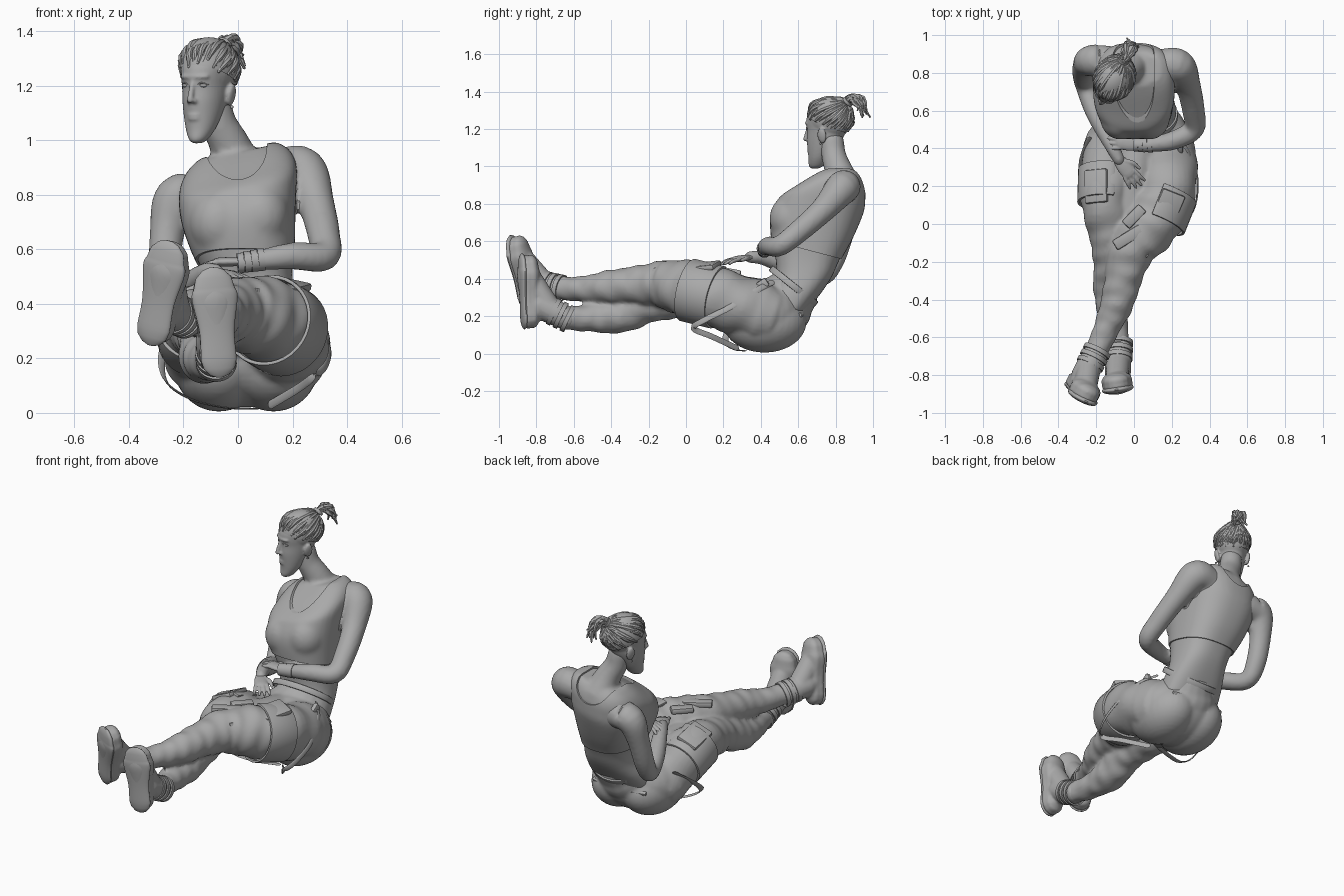
import bpy, bmesh, math, random
from mathutils import Vector, Matrix

random.seed(4)
cube = bpy.data.objects.get("Cube")
if cube:
    bpy.data.objects.remove(cube)

grey = bpy.data.materials.new("plain_grey")
grey.use_nodes = True
grey.diffuse_color = (0.4, 0.4, 0.4, 1)
for node in grey.node_tree.nodes:
    if node.type == "BSDF_PRINCIPLED":
        node.inputs["Base Color"].default_value = grey.diffuse_color


# ---------- helpers ----------
def finish(name, bm, voxel=0, smooth=0, cutters=(), bevel=0, matrix=None):
    """Turn a bmesh into an object, fuse / cut it, and shade it."""
    bmesh.ops.recalc_face_normals(bm, faces=bm.faces)
    me = bpy.data.meshes.new(name)
    bm.to_mesh(me)
    bm.free()
    ob = bpy.data.objects.new(name, me)
    bpy.context.scene.collection.objects.link(ob)
    if voxel:
        m = ob.modifiers.new("fuse", "REMESH")
        m.mode, m.voxel_size = "VOXEL", voxel
    if smooth:
        m = ob.modifiers.new("relax", "SMOOTH")
        m.factor, m.iterations = 0.5, smooth
    if bevel:
        m = ob.modifiers.new("bevel", "BEVEL")
        m.width, m.segments = bevel, 2
    for c in cutters:
        m = ob.modifiers.new("cut", "BOOLEAN")
        m.operation, m.solver, m.object = "DIFFERENCE", "EXACT", c
    if len(ob.modifiers):
        dg = bpy.context.evaluated_depsgraph_get()
        me = bpy.data.meshes.new_from_object(ob.evaluated_get(dg))
        ob.modifiers.clear()
        ob.data = me
    for c in cutters:
        bpy.data.objects.remove(c)
    me.materials.clear()
    me.materials.append(grey)
    for p in me.polygons:
        p.use_smooth = True
    me.set_sharp_from_angle(angle=math.radians(40))
    if matrix:
        ob.matrix_world = matrix
    return ob


def spline(pts, sub):
    pts = [Vector(p) for p in pts]
    q = [pts[0] * 2 - pts[1]] + pts + [pts[-1] * 2 - pts[-2]]
    out = []
    for a, b, c, d in zip(q, q[1:], q[2:], q[3:]):
        for k in range(sub):
            t = k / sub
            out.append((b * 2 + (c - a) * t + (a * 2 - b * 5 + c * 4 - d) * t**2
                        + (b * 3 - a - c * 3 + d) * t**3) * 0.5)
    return out + [pts[-1]]


def skin(bm, rings, closed=False):
    rings = [[bm.verts.new(v) for v in r] for r in rings]
    n = len(rings[0])
    pairs = list(zip(rings, rings[1:])) + ([(rings[-1], rings[0])] if closed else [])
    for a, b in pairs:
        for i in range(n):
            bm.faces.new((a[i], a[(i + 1) % n], b[(i + 1) % n], b[i]))
    if not closed:
        bm.faces.new(rings[0][::-1])
        bm.faces.new(rings[-1])


def limb(bm, pts, n=20, sub=5, w=1, h=1, ref=(0, 0, 1), ripple=0):
    """Round-ended tube through (x, y, z, radius) points."""
    s = spline(pts, sub)
    cs, rs = [p.to_3d() for p in s], [p[3] for p in s]
    last = len(cs) - 1
    st = [(c, (cs[min(i + 1, last)] - cs[max(i - 1, 0)]).normalized(), r)
          for i, (c, r) in enumerate(zip(cs, rs))]
    def cap(c, t, r, sign):
        return [(c + t * r * sign * math.sin(a), t, r * math.cos(a)) for a in (1.4, 1.0, 0.5)]
    st = cap(*st[0], -1) + st + cap(*st[-1], 1)[::-1]
    rings = []
    for i, (c, t, r) in enumerate(st):
        side = t.cross(Vector(ref)).normalized()
        nrm = side.cross(t)
        ring = []
        for k in range(n):
            a = math.tau * k / n
            fold = math.sin(1.3 * i + 2 * math.sin(a)) + math.sin(0.8 * i + 3 * a)
            rr = r * (1 + ripple * fold)
            ring.append(c + side * math.cos(a) * rr * w + nrm * math.sin(a) * rr * h)
        rings.append(ring)
    skin(bm, rings)


def stack(bm, rows, grow=0, power=1.0, roll=0):
    """Loft of level ovals: rows of z, front y, back y, centre x, half width."""
    rings = []
    for z, y0, y1, cx, hw in spline(rows, 4):
        tip = max(0, min(roll, (z - 0.45) * 0.55))
        ring = []
        for k in range(40):
            a = math.tau * k / 40
            ca, sa = math.cos(a), math.sin(a)
            x = math.copysign(abs(ca) ** power, ca) * (hw + grow)
            y = math.copysign(abs(sa) ** power, sa) * ((y1 - y0) / 2 + grow)
            ring.append((cx + x, (y0 + y1) / 2 + y, z + tip * x + grow * (z > 0.8)))
        rings.append(ring)
    skin(bm, rings)


def ball(bm, c, s, rot=0):
    m = Matrix.Translation(c) @ Matrix.Rotation(rot, 4, "Y") @ Matrix.Diagonal((*s, 1))
    bmesh.ops.create_uvsphere(bm, u_segments=32, v_segments=20, radius=1, matrix=m)


def band(bm, c, axis, rx, ry, width, thick=0.012, a0=0, a1=360):
    """Strap around an axis, full or as an arc."""
    c, ax = Vector(c), Vector(axis).normalized()
    u = ax.cross(Vector((0, 0, 1))).normalized()
    v = ax.cross(u)
    full = a1 - a0 == 360
    rings = []
    for k in range(40 if full else 25):
        a = math.radians(a0 + (a1 - a0) * k / (40 if full else 24))
        rings.append([c + u * math.cos(a) * (rx + o) + v * math.sin(a) * (ry + o) + ax * e * width / 2
                      for o, e in ((0, -1), (thick, -1), (thick, 1), (0, 1))])
    skin(bm, rings, full)


def box(name, c, size, rot=(0, 0, 0), bevel=0.01):
    bm = bmesh.new()
    r = Matrix.LocRotScale(Vector(c), Matrix.Rotation(rot[2], 3, "Z") @ Matrix.Rotation(rot[1], 3, "Y")
                           @ Matrix.Rotation(rot[0], 3, "X"), Vector(size))
    bmesh.ops.create_cube(bm, size=1, matrix=r)
    return finish(name, bm, bevel=bevel)


# ---------- torso, neck, arms ----------
TORSO = [(0.22, 0.42, 0.64, 0.04, 0.19), (0.32, 0.44, 0.72, 0.045, 0.18), (0.41, 0.48, 0.78, 0.05, 0.16),
         (0.5, 0.48, 0.82, 0.04, 0.16), (0.6, 0.465, 0.875, 0.02, 0.18), (0.7, 0.458, 0.92, 0.005, 0.197),
         (0.77, 0.475, 0.945, 0, 0.205), (0.82, 0.51, 0.95, 0, 0.208), (0.87, 0.59, 0.95, 0, 0.202),
         (0.92, 0.67, 0.935, 0, 0.175), (0.955, 0.73, 0.91, 0, 0.13)]


def torso(bm, grow):
    stack(bm, TORSO, grow, 0.8, 0.22)
    for s in (-1, 1):
        ball(bm, (0.005 + s * 0.075, 0.56, 0.71 + s * 0.012), (0.1 + grow, 0.105 + grow, 0.115 + grow))


bm = bmesh.new()
torso(bm, 0)
limb(bm, [(0, 0.85, 0.88, 0.1), (-0.03, 0.815, 0.98, 0.076), (-0.07, 0.79, 1.06, 0.066), (-0.09, 0.78, 1.14, 0.064)])
limb(bm, [(0.15, 0.85, 0.885, 0.08), (0.235, 0.835, 0.885, 0.09), (0.285, 0.735, 0.77, 0.068), (0.315, 0.6, 0.65, 0.06),
          (0.315, 0.5, 0.575, 0.055), (0.2, 0.44, 0.575, 0.05), (0.08, 0.42, 0.56, 0.038), (0.02, 0.42, 0.55, 0.032)])
limb(bm, [(-0.13, 0.865, 0.8, 0.08), (-0.225, 0.865, 0.785, 0.083), (-0.26, 0.84, 0.66, 0.064), (-0.268, 0.79, 0.5, 0.058),
          (-0.255, 0.72, 0.41, 0.052), (-0.2, 0.58, 0.45, 0.052), (-0.12, 0.42, 0.51, 0.04), (-0.08, 0.34, 0.515, 0.032)],
     ref=(1, 0, 0))
finish("body_skin", bm, voxel=0.013, smooth=4)

# sleeveless cropped top, with neck, arm and hem openings cut out
cutters = []
bm = bmesh.new()
bmesh.ops.create_cone(bm, cap_ends=True, segments=48, radius1=1, radius2=1, depth=2,
                      matrix=Matrix.LocRotScale(Vector((-0.01, 0.75, 0.99)), Matrix.Rotation(-0.2, 3, "Y"),
                                                Vector((0.115, 1, 0.135))) @ Matrix.Rotation(math.pi / 2, 4, "X"))
cutters.append(finish("neck_cutter", bm))
for c in ((0.295, 0.84, 0.82), (-0.285, 0.86, 0.745)):
    bm = bmesh.new()
    ball(bm, c, (0.1, 0.12, 0.18))
    cutters.append(finish("armhole_cutter", bm))
tilt = Matrix.Rotation(-0.256, 3, "X")
cutters.append(box("hem_cutter", Vector((0, 0.66, 0.55)) - tilt @ Vector((0, 0, 0.5)), (1, 1, 1), (-0.256, 0, 0), 0))
for c in cutters:
    c.hide_render = True
bm = bmesh.new()
torso(bm, 0.009)
finish("crop_top", bm, voxel=0.013, smooth=8, cutters=cutters)


# ---------- hands and wrist wraps ----------
def hand(name, wrist, d, thumb, drop):
    o, d, s = Vector(wrist), Vector(d).normalized(), Vector(thumb).normalized()
    n = d.cross(s)
    dn = Vector((0, 0, -drop))
    bm = bmesh.new()
    limb(bm, [(*(o + d * t), r) for t, r in ((-0.01, 0.026), (0.04, 0.034), (0.085, 0.034))], w=1.15, h=0.5, ref=n)
    for i in range(4):
        base = o + d * 0.095 + s * (i - 1.5) * 0.021
        reach = (0.062, 0.078, 0.084, 0.074)[i]
        mid = base + d * reach * 0.55 + dn * 0.3 + s * (i - 1.5) * 0.004
        tip = base + d * reach + dn + s * (i - 1.5) * 0.008
        limb(bm, [(*base, 0.0115), (*mid, 0.0105), (*tip, 0.008)], n=12, ref=n)
    limb(bm, [(*(o + d * 0.025 + s * 0.02), 0.015), (*(o + d * 0.06 + s * 0.05), 0.012),
              (*(o + d * 0.1 + s * 0.06 + dn * 0.4), 0.009)], n=12, ref=n)
    finish(name, bm, voxel=0.005, smooth=2)


hand("left_hand", (0.02, 0.42, 0.555), (-1, 0.15, -0.02), (0.1, 1, 0), 0.03)
hand("right_hand", (-0.08, 0.34, 0.515), (0.6, -0.8, -0.12), (0.8, 0.6, 0), 0.015)
bm = bmesh.new()
for i in range(4):
    band(bm, (0.01 + i * 0.025, 0.42, 0.55 + i * 0.004), (1, 0.06, 0.1), 0.033 + i * 0.0015, 0.033 + i * 0.0015, 0.024, 0.004)
finish("wrist_wraps", bm)

# ---------- head ----------
HEAD = (Matrix.Translation((-0.112, 0.758, 1.195)) @ Matrix.Rotation(math.radians(-28), 4, "Z")
        @ Matrix.Rotation(0.04, 4, "X"))
SKULL, SIZE = Vector((0, 0.015, 0.06)), Vector((0.098, 0.122, 0.115))
FACE = [(-0.203, -0.105, -0.065, 0, 0.016), (-0.188, -0.118, -0.035, 0, 0.034), (-0.15, -0.116, 0, 0, 0.054),
        (-0.1, -0.118, 0.04, 0, 0.068), (-0.05, -0.121, 0.08, 0, 0.077), (0, -0.117, 0.105, 0, 0.083),
        (0.04, -0.12, 0.125, 0, 0.089), (0.08, -0.112, 0.133, 0, 0.094), (0.12, -0.088, 0.122, 0, 0.084)]
bm = bmesh.new()
stack(bm, FACE)
ball(bm, SKULL, SIZE)
ball(bm, (0, -0.094, 0.042), (0.06, 0.03, 0.014))
limb(bm, [(0, -0.112, 0.03, 0.009), (0, -0.13, -0.02, 0.011), (0, -0.136, -0.042, 0.013)], n=14)
for z, hgt in ((-0.098, 0.008), (-0.112, 0.009)):
    ball(bm, (0, -0.109, z), (0.026, 0.015, hgt))
for s in (-1, 1):
    ball(bm, (s * 0.012, -0.122, -0.047), (0.01, 0.012, 0.009))
    ball(bm, (s * 0.092, 0.012, -0.03), (0.012, 0.026, 0.042), s * 0.2)
finish("head", bm, voxel=0.006, smooth=3, matrix=HEAD)

bm = bmesh.new()
for s in (-1, 1):
    ball(bm, (s * 0.034, -0.1, 0.01), (0.017, 0.011, 0.008))
    limb(bm, [(s * 0.016, -0.112, 0.012, 0.002), (s * 0.034, -0.111, 0.019, 0.003), (s * 0.054, -0.095, 0.012, 0.002)], n=8)
    ball(bm, (s * 0.097, 0.005, -0.074), (0.006, 0.006, 0.006))
finish("eyes_and_earrings", bm, matrix=HEAD)

# hair cap, swept strands and tied tail
bm = bmesh.new()
ball(bm, SKULL, SIZE * 1.06)
bmesh.ops.bisect_plane(bm, geom=bm.verts[:] + bm.edges[:] + bm.faces[:], plane_co=(0, 0, 0.035),
                       plane_no=(0, 0.45, 1), clear_inner=True)
finish("hair_cap", bm, matrix=HEAD)
bm = bmesh.new()
knot = Vector((0, 0.86, 0.62)).normalized()
for i in range(34):
    a = math.tau * i / 34
    d = Vector((math.sin(a), -math.cos(a), 0))
    d.z = (-0.02 - 0.057 * d.y) / 0.12 + random.uniform(-0.15, 0.2)
    d.normalize()
    path = []
    for t, r in ((0, 0.006), (0.35, 0.014), (0.7, 0.013), (1, 0.008)):
        q = d.lerp(knot, t).normalized() * random.uniform(1.0, 1.05)
        path.append((*(SKULL + q * SIZE), r))
    limb(bm, path, n=8, sub=4, ref=(0.31, 0.2, 0.9))
finish("hair_strands", bm, matrix=HEAD)
bm = bmesh.new()
for i in range(22):
    j = lambda k: random.uniform(-k, k)
    limb(bm, [(j(.012), 0.115, 0.135 + j(.012), 0.011), (j(.02), 0.15, 0.165 + j(.012), 0.013),
              (j(.03), 0.195 + j(.015), 0.15 + j(.02), 0.013), (j(.04), 0.22 + j(.02), 0.09 + j(.03), 0.005)],
         n=6, sub=3, ref=(1, 0, 0))
band(bm, (0, 0.13, 0.148), (0, 0.75, 0.6), 0.022, 0.022, 0.016, 0.008)
finish("ponytail", bm, matrix=HEAD)

# ---------- trousers ----------
bm = bmesh.new()
ball(bm, (0.03, 0.43, 0.21), (0.275, 0.22, 0.19))
for s in (-1, 1):
    ball(bm, (0.03 + s * 0.1, 0.42, 0.17), (0.165, 0.225, 0.165))
limb(bm, [(0.03, 0.45, 0.2, 0.18), (0.04, 0.52, 0.27, 0.172), (0.05, 0.555, 0.31, 0.15)], w=1.15, ref=(0, 1, 0))
limb(bm, [(0.01, 0.4, 0.28, 0.12), (0, 0.25, 0.31, 0.11), (-0.02, 0.08, 0.34, 0.08)])
limb(bm, [(0.17, 0.4, 0.22, 0.16), (0.165, 0.15, 0.305, 0.16), (0.08, -0.01, 0.35, 0.15), (-0.01, -0.13, 0.37, 0.125),
          (-0.055, -0.28, 0.365, 0.1), (-0.09, -0.42, 0.355, 0.088), (-0.14, -0.54, 0.345, 0.07), (-0.2, -0.68, 0.35, 0.06)],
     sub=8, n=32, ripple=0.025)
limb(bm, [(-0.12, 0.4, 0.21, 0.15), (-0.15, 0.15, 0.32, 0.135), (-0.125, -0.05, 0.3, 0.115), (-0.115, -0.2, 0.265, 0.1),
          (-0.12, -0.35, 0.205, 0.095), (-0.11, -0.5, 0.19, 0.075), (-0.08, -0.66, 0.19, 0.06)],
     sub=8, n=32, ripple=0.025)
finish("trousers", bm, voxel=0.012, smooth=2)

# belt, thigh panels, pockets and straps
bm = bmesh.new()
band(bm, (0.045, 0.575, 0.36), (0, 0.62, 0.78), 0.175, 0.145, 0.035)
band(bm, (0.14, 0.09, 0.32), (0.4, 1, -0.25), 0.157, 0.157, 0.18, 0.014, -100, 140)
band(bm, (-0.152, 0.2, 0.3), (0.03, 1, -0.35), 0.132, 0.132, 0.19, 0.014, 50, 290)
finish("belt_and_thigh_panels", bm, bevel=0.004)
for s in (-1, 1):
    box("back_pocket", (0.03 + s * 0.105, 0.585, 0.15), (0.14, 0.03, 0.16), (-0.6, 0, -s * 0.25))
box("left_thigh_flap", (0.18, 0.09, 0.465), (0.13, 0.17, 0.03), (0.1, 0.2, -0.38))
box("right_thigh_flap", (-0.2, 0.2, 0.425), (0.13, 0.18, 0.03), (-0.2, -0.4, 0.1))
box("belt_buckle", (0.245, 0.41, 0.37), (0.03, 0.06, 0.05), (0.6, 0, 0))
box("knee_pocket", (0.085, -0.16, 0.39), (0.02, 0.05, 0.14), (0, -0.2, -0.45))
box("lap_pouch", (-0.03, -0.07, 0.48), (0.17, 0.06, 0.035), (0, 0, 0.55))
box("lap_pouch_small", (0.0, 0.04, 0.475), (0.13, 0.06, 0.035), (0, 0, 0.8))
for name, pts, ref in (
        ("left_hip_strap", [(0.22, 0.46, 0.38), (0.29, 0.38, 0.34), (0.335, 0.24, 0.25), (0.325, 0.1, 0.18),
                            (0.28, 0.04, 0.135), (0.22, 0.14, 0.09), (0.12, 0.27, 0.03)], (1, 0, 0.3)),
        ("right_hip_strap", [(-0.24, 0.45, 0.3), (-0.28, 0.32, 0.2), (-0.26, 0.22, 0.11), (-0.17, 0.22, 0.05),
                             (-0.05, 0.27, 0.02), (0.06, 0.31, 0.015)], (-0.5, -0.2, -1))):
    bm = bmesh.new()
    limb(bm, [(*p, 0.016) for p in pts], n=10, h=0.22, ref=ref)
    finish(name, bm)


# ---------- boots ----------
def boot(side, heel, toe, top, up):
    heel, toe, top, up = Vector(heel), Vector(toe), Vector(top), Vector(up).normalized()
    bm = bmesh.new()
    limb(bm, [(*heel.lerp(toe, f), r) for f, r in ((0, 0.066), (0.4, 0.065), (0.85, 0.085), (1, 0.075))],
         n=28, h=0.3, ref=-up)
    finish(side + "_sole", bm)
    bm = bmesh.new()
    for lift in (0.02, 0.045):
        limb(bm, [(*(heel.lerp(toe, f) + up * lift), r) for f, r in ((0, 0.065), (0.4, 0.065), (0.8, 0.082), (0.97, 0.072))],
             n=28, h=0.6, ref=-up)
    ankle = heel.lerp(toe, 0.22) + up * 0.08
    limb(bm, [(*ankle, 0.07), (*ankle.lerp(top, 0.5), 0.07), (*top, 0.064)])
    limb(bm, [(*(heel.lerp(toe, 0.72) + up * 0.05), 0.06), (*ankle.lerp(top, 0.4), 0.066)])
    finish(side + "_boot", bm, voxel=0.009, smooth=3)
    bm = bmesh.new()
    for f in (0.55, 0.8, 1.05):
        band(bm, ankle.lerp(top, f), top - ankle, 0.066, 0.066, 0.024, 0.009)
    finish(side + "_boot_straps", bm)


boot("left", (-0.31, -0.87, 0.31), (-0.265, -0.925, 0.56), (-0.2, -0.68, 0.35), (0.42, 0.88, 0.17))
boot("right", (-0.07, -0.865, 0.195), (-0.088, -0.875, 0.46), (-0.08, -0.64, 0.19), (-0.15, 0.97, 0.1))
